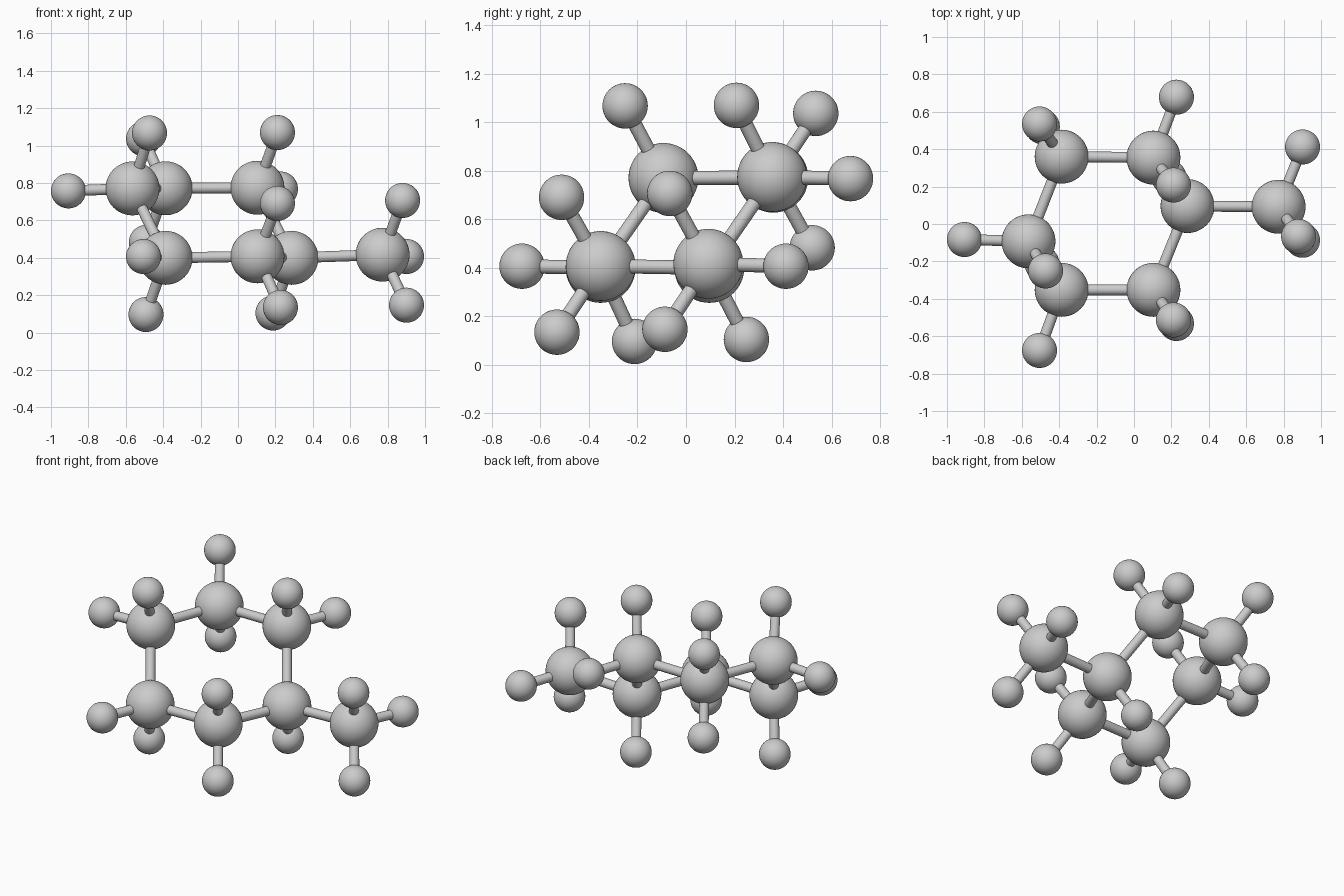
import bpy
from mathutils import Vector

if "Cube" in bpy.data.objects:
    bpy.data.objects.remove(bpy.data.objects["Cube"])

LARGE_R, SMALL_R, ROD_R = 0.144, 0.0935, 0.029

# Large ball centres, each with the small balls attached to it
balls = {
    "a": ((-0.387, 0.36, 0.772), [(-0.505, 0.535, 1.037), (-0.49, 0.52, 0.483)]),
    "b": ((0.104, 0.355, 0.775), [(0.227, 0.678, 0.768), (0.211, 0.208, 1.07)]),
    "c": ((0.286, 0.096, 0.400), [(0.187, 0.249, 0.105)]),
    "d": ((0.773, 0.092, 0.417), [(0.901, 0.412, 0.407), (0.88, -0.067, 0.707),
                                  (0.901, -0.087, 0.147)]),
    "e": ((0.104, -0.352, 0.408), [(0.211, -0.513, 0.691), (0.227, -0.532, 0.135)]),
    "f": ((-0.387, -0.352, 0.400), [(-0.505, -0.676, 0.407), (-0.492, -0.212, 0.097)]),
    "g": ((-0.564, -0.093, 0.771), [(-0.9065, -0.083, 0.758), (-0.473, -0.251, 1.068)]),
}
links = ["ab", "bc", "cd", "ce", "ef", "fg", "ga"]


def ball(name, centre, radius):
    bpy.ops.mesh.primitive_uv_sphere_add(segments=48, ring_count=24,
                                         radius=radius, location=centre)
    bpy.context.object.name = name
    bpy.ops.object.shade_smooth()


def rod(name, start, end):
    start, end = Vector(start), Vector(end)
    axis = end - start
    bpy.ops.mesh.primitive_cylinder_add(
        vertices=24, radius=ROD_R, depth=axis.length, location=(start + end) / 2,
        rotation=axis.to_track_quat('Z', 'Y').to_euler())
    bpy.context.object.name = name
    bpy.ops.object.shade_smooth_by_angle()


# Large balls, with their small balls and connecting rods
for key, (centre, small) in balls.items():
    ball(f"large_ball_{key}", centre, LARGE_R)
    for i, p in enumerate(small, 1):
        ball(f"small_ball_{key}{i}", p, SMALL_R)
        rod(f"outer_rod_{key}{i}", centre, p)

# Rods of the six-sided ring and its side branch
for a, b in links:
    rod(f"frame_rod_{a}{b}", balls[a][0], balls[b][0])
